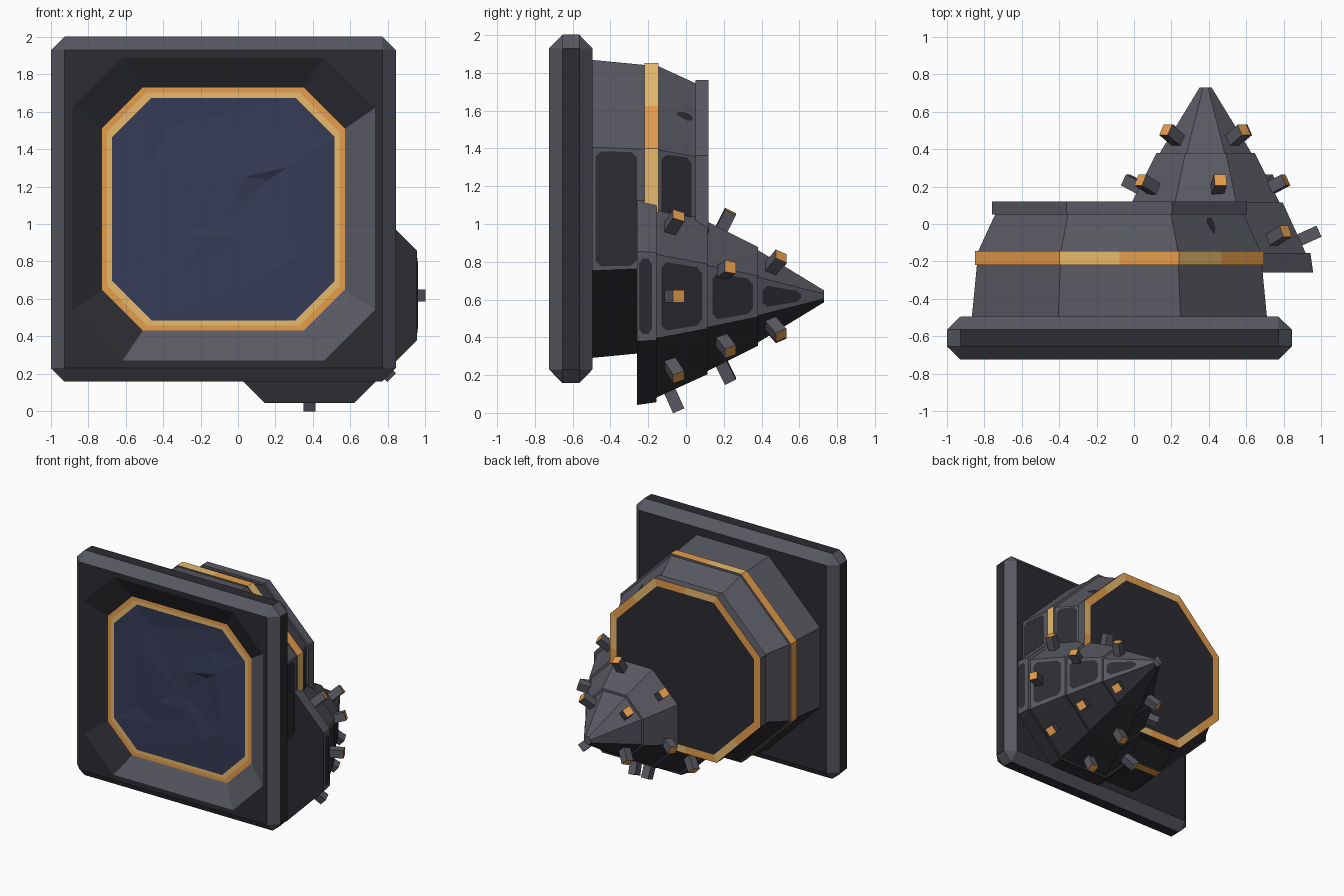
import bpy, bmesh, math, random
from mathutils import Matrix, Vector

if "Cube" in bpy.data.objects:
    bpy.data.objects.remove(bpy.data.objects["Cube"])

random.seed(11)

def material(name, hexcol):
    rgb = [int(hexcol[i:i + 2], 16) / 255 for i in (0, 2, 4)]
    lin = [c / 12.92 if c <= 0.04045 else ((c + 0.055) / 1.055) ** 2.4 for c in rgb]
    m = bpy.data.materials.new(name)
    m.diffuse_color = (*lin, 1)
    m.use_nodes = True
    m.node_tree.nodes["Principled BSDF"].inputs["Base Color"].default_value = m.diffuse_color
    return m

MATS = [material("grey metal", "585862"), material("dark metal", "2c2c32"),
        material("orange trim", "e69d4c"), material("gold trim", "efc070"),
        material("navy screen", "363c58")]
GREY, DARK, ORANGE, GOLD, NAVY = range(5)
REG = math.tan(math.pi / 8)

def finish(name, bm, recalc=True):
    if recalc:
        bmesh.ops.recalc_face_normals(bm, faces=bm.faces[:])
    me = bpy.data.meshes.new(name)
    bm.to_mesh(me)
    bm.free()
    for m in MATS:
        me.materials.append(m)
    ob = bpy.data.objects.new(name, me)
    bpy.context.collection.objects.link(ob)
    return ob

def octagon(h, e=None):
    # clockwise from top left, with a midpoint on each side
    e = h * REG if e is None else e
    p = [(-e, h), (e, h), (h, e), (h, -e), (e, -h), (-e, -h), (-h, -e), (-h, e)]
    out = []
    for i, a in enumerate(p):
        b = p[(i + 1) % 8]
        out += [a, ((a[0] + b[0]) / 2, (a[1] + b[1]) / 2)]
    return out

def loft(name, cx, cz, rings, rule, start=None, end=None):
    # rings: (y, half width, half edge); rule(gap, side, half) -> colour
    bm = bmesh.new()
    vs = [[bm.verts.new((cx + x, r[0], cz + z)) for x, z in octagon(*r[1:])] for r in rings]
    for g in range(len(vs) - 1):
        for k in range(16):
            n = (k + 1) % 16
            f = bm.faces.new((vs[g][k], vs[g][n], vs[g + 1][n], vs[g + 1][k]))
            f.material_index = rule(g, k // 2, k % 2)
    for ring, col in ((vs[0], start), (vs[-1], end)):
        if col is not None:
            bm.faces.new(ring).material_index = col
    return finish(name, bm)

def plate(name, cx, cz, angle, a, b, col=DARK):
    # thin marking on a sloping side; a and b are (y, radius, half width)
    rad = math.radians(angle)
    d, t = Vector((math.cos(rad), 0, math.sin(rad))), Vector((-math.sin(rad), 0, math.cos(rad)))
    pt = lambda r, s: Vector((cx, r[0], cz)) + d * (r[1] + 0.005) + t * (s * r[2])
    q = [pt(a, -1), pt(b, -1), pt(b, 1), pt(a, 1)]
    bm = bmesh.new()
    vs = []
    for i, c in enumerate(q):          # clipped corners
        for o in (q[i - 1], q[(i + 1) % 4]):
            s = o - c
            vs.append(bm.verts.new(c + s * min(0.3, 0.03 / s.length)))
    f = bm.faces.new(vs)
    f.normal_update()
    if f.normal.dot(d) < 0:
        f.normal_flip()
    f.material_index = col
    finish(name, bm, False)

# front panel with a chamfered rim, sloped recess and gold-orange bezel
PX, PZ = -0.078, 1.08
def panel_rule(g, side, half):
    if g < 2:
        return (GOLD, ORANGE)[g]
    if g == 2:
        return GREY if side in (2, 3, 4) else DARK
    if g == 3:
        return DARK
    if g == 5:
        return GREY if side % 2 else DARK
    return GREY
loft("front_panel", PX, PZ,
     [(-0.645, 0.595, 0.385), (-0.645, 0.622, 0.41), (-0.645, 0.65, 0.43), (-0.725, 0.81, 0.54),
      (-0.725, 0.85, 0.849), (-0.655, 0.922, 0.85), (-0.565, 0.922, 0.85), (-0.495, 0.85, 0.849)],
     panel_rule, None, DARK)

# faceted screen
bm = bmesh.new()
outline = octagon(0.595, 0.385)[::2]
def scatter(lo, hi, depth):
    out = []
    for x, z in outline:
        s = random.uniform(lo, hi)
        out.append(bm.verts.new((PX + x * s, -0.645 + random.uniform(-depth, depth), PZ + z * s)))
    return out
rings = [scatter(1, 1, 0), scatter(0.55, 0.75, 0.015), scatter(0.2, 0.4, 0.012)]
tris = []
for a, b in zip(rings, rings[1:]):
    for i in range(8):
        j = (i + 1) % 8
        tris += [(a[i], a[j], b[i]), (a[j], b[j], b[i])]
mid = bm.verts.new((PX + 0.03, -0.645, PZ - 0.03))
tris += [(rings[2][i], rings[2][(i + 1) % 8], mid) for i in range(8)]
for tri in tris:
    f = bm.faces.new(tri)
    f.material_index = NAVY
    f.normal_update()
    if f.normal.y > 0:
        f.normal_flip()
finish("screen", bm, False)

# octagonal housing with a trim band and a rimmed back; underside dark
def housing_rule(g, side, half):
    if g in (2, 7):
        return GOLD if half == 0 and side not in (6, 7) else ORANGE
    return DARK if side in (3, 4, 5) else GREY
loft("housing", PX, PZ,
     [(-0.51, 0.79), (-0.22, 0.762), (-0.22, 0.772), (-0.145, 0.772), (-0.145, 0.755),
      (0.05, 0.665), (0.05, 0.682), (0.12, 0.682), (0.12, 0.622)],
     housing_rule, DARK, DARK)
plate("housing_side_plate_front", PX, PZ, 0, (-0.48, 0.787, 0.305), (-0.26, 0.766, 0.3))
plate("housing_side_plate_back", PX, PZ, 0, (-0.13, 0.748, 0.29), (0.03, 0.674, 0.27))
plate("housing_seam", PX, PZ, 45, (-0.05, 0.711, 0.015), (0.035, 0.672, 0.035))

# stepped octagonal cone, underside dark
CX, CZ = 0.383, 0.617
loft("cone", CX, CZ,
     [(-0.26, 0.575), (-0.155, 0.56), (-0.155, 0.535), (0.115, 0.412), (0.115, 0.395),
      (0.38, 0.262), (0.38, 0.245), (0.73, 0.032)],
     lambda g, s, h: DARK if s in (3, 4, 5) else GREY, DARK, GREY)
for a, b in (((-0.25, 0.574, 0.2), (-0.18, 0.564, 0.2)),
             ((-0.13, 0.524, 0.185), (0.085, 0.426, 0.15)),
             ((0.14, 0.383, 0.125), (0.355, 0.275, 0.09)),
             ((0.405, 0.23, 0.06), (0.61, 0.105, 0.025))):
    plate("cone_side_plate", CX, CZ, 0, a, b)

# studs around each cone tier, orange at the tip
def stud(angle, y, r, slope):
    rad = math.radians(angle)
    axis = Vector((math.cos(rad), slope, math.sin(rad))).normalized()
    side = Vector((-math.sin(rad), 0, math.cos(rad)))
    third = axis.cross(side)
    rot = Matrix((side, third, axis)).transposed().to_4x4()
    base = Vector((CX + r * math.cos(rad), y, CZ + r * math.sin(rad)))
    bm = bmesh.new()
    bmesh.ops.create_cube(bm, size=1, matrix=Matrix.Diagonal((0.065, 0.065, 0.16, 1)))
    for f in bm.faces:
        f.material_index = ORANGE if f.calc_center_median().z > 0.07 else GREY
    bmesh.ops.transform(bm, matrix=Matrix.Translation(base + axis * 0.033) @ rot, verts=bm.verts[:])
    finish("cone_stud", bm)

for count, first, y, r, slope in ((8, 0, -0.085, 0.503, 0.45), (6, 20, 0.185, 0.355, 0.5),
                                  (4, 46, 0.445, 0.2, 0.6)):
    for i in range(count):
        stud(first + i * 360 / count, y, r, slope)
